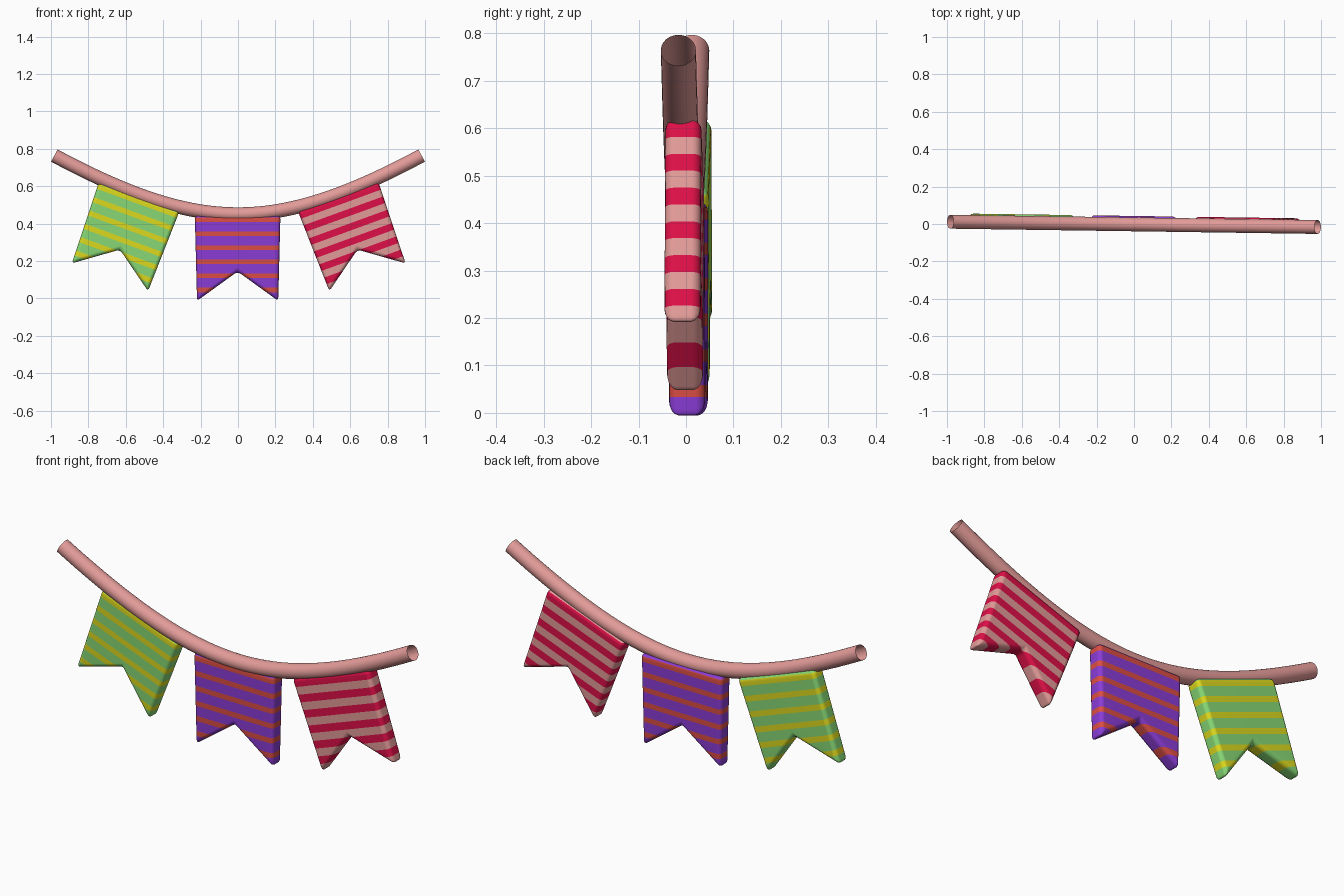
import bpy, bmesh, math
from mathutils import Matrix, Vector

cube = bpy.data.objects.get("Cube")
if cube:
    bpy.data.objects.remove(cube, do_unlink=True)


def make_material(name, *srgb):
    """Flat colour from 0-255 display values."""
    lin = [((c / 255 + 0.055) / 1.055) ** 2.4 if c > 10 else c / 255 / 12.92 for c in srgb]
    mat = bpy.data.materials.new(name)
    mat.use_nodes = True
    mat.diffuse_color = (*lin, 1)
    mat.node_tree.nodes["Principled BSDF"].inputs["Base Color"].default_value = (*lin, 1)
    return mat


pink = make_material("pink", 226, 155, 152)
red = make_material("red", 222, 16, 72)
green = make_material("green", 135, 216, 117)
yellow = make_material("yellow", 220, 217, 30)
purple = make_material("purple", 138, 60, 213)
orange = make_material("orange", 218, 77, 68)

SKEW = -0.0143      # slight turn of the whole garland about z


def finish(name, bm, materials):
    for f in bm.faces:
        f.smooth = True
    mesh = bpy.data.meshes.new(name)
    bm.to_mesh(mesh)
    bm.free()
    for m in materials:
        mesh.materials.append(m)
    obj = bpy.data.objects.new(name, mesh)
    bpy.context.collection.objects.link(obj)
    return obj


# Rope: an open tube swept along a sagging line
def rope_centre(x):
    return Vector((x, -0.002 + SKEW * x, 0.45 + 0.654 * (math.hypot(1, x / 0.9) - 1)))


def build_rope(end=0.982, radius=0.037, steps=40, sides=24):
    bm = bmesh.new()
    rings = []
    for i in range(steps + 1):
        x = end * (2 * i / steps - 1)
        along = (rope_centre(x + 0.001) - rope_centre(x - 0.001)).normalized()
        across = Vector((0, 1, 0))
        up = along.cross(across).normalized()
        angles = [math.tau * j / sides for j in range(sides)]
        rings.append([bm.verts.new(rope_centre(x) + radius * (math.cos(a) * across + math.sin(a) * up))
                      for a in angles])
    for r, s in zip(rings, rings[1:]):
        for j in range(sides):
            k = (j + 1) % sides
            bm.faces.new((r[j], r[k], s[k], s[j]))
    # Normals point away from the centre line
    bm.normal_update()
    probe = bm.faces[:][0]
    mid = probe.calc_center_median()
    if probe.normal.dot(mid - rope_centre(mid.x)) < 0:
        bmesh.ops.reverse_faces(bm, faces=bm.faces[:])
    finish("rope", bm, [pink])


# Flags: a soft-edged swallowtail slab, cut into stripes
OUTLINE = [(-0.229, 0.02), (-0.217, -0.438), (0, -0.281), (0.217, -0.438), (0.229, 0.02)]
PITCH = 0.075


def build_flag(name, x, z, tilt, base, stripe, stripe_width, half=0.038):
    bm = bmesh.new()
    face = bm.faces.new([bm.verts.new((u, -half, v)) for u, v in OUTLINE])
    ext = bmesh.ops.extrude_face_region(bm, geom=[face])
    moved = [g for g in ext["geom"] if isinstance(g, bmesh.types.BMVert)]
    bmesh.ops.translate(bm, verts=moved, vec=(0, 2 * half, 0))
    bmesh.ops.recalc_face_normals(bm, faces=bm.faces[:])
    bmesh.ops.bevel(bm, geom=bm.edges[:], offset=0.02, offset_type='OFFSET',
                    segments=4, profile=0.5, affect='EDGES', clamp_overlap=True)

    def cut(point, normal):
        bmesh.ops.bisect_plane(bm, geom=bm.verts[:] + bm.edges[:] + bm.faces[:],
                               dist=1e-5, plane_co=point, plane_no=normal)

    cut((0, 0, 0), (1, 0, 0))
    centres = [-0.004 - PITCH * k for k in range(6)]
    for c in centres:
        for s in (-0.5, 0.5):
            cut((0, 0, c + s * stripe_width), (0, 0, 1))
    for f in bm.faces:
        v = f.calc_center_median().z
        f.material_index = int(any(abs(v - c) < stripe_width / 2 for c in centres))

    # Hang the flag below the rope
    place = Matrix.Translation((x, 0.005, z)) @ Matrix.Rotation(-math.radians(tilt), 4, 'Y')
    bmesh.ops.transform(bm, matrix=place, verts=bm.verts[:])
    for v in bm.verts:
        v.co.y += SKEW * v.co.x
    obj = finish(name, bm, [base, stripe])
    obj.modifiers.new("even_shading", 'WEIGHTED_NORMAL')


build_rope()
build_flag("right_flag", -0.535, 0.525, -20, green, yellow, 0.028)
build_flag("middle_flag", -0.002, 0.425, 0, purple, orange, 0.026)
build_flag("left_flag", 0.5425, 0.525, 20, pink, red, 0.037)
